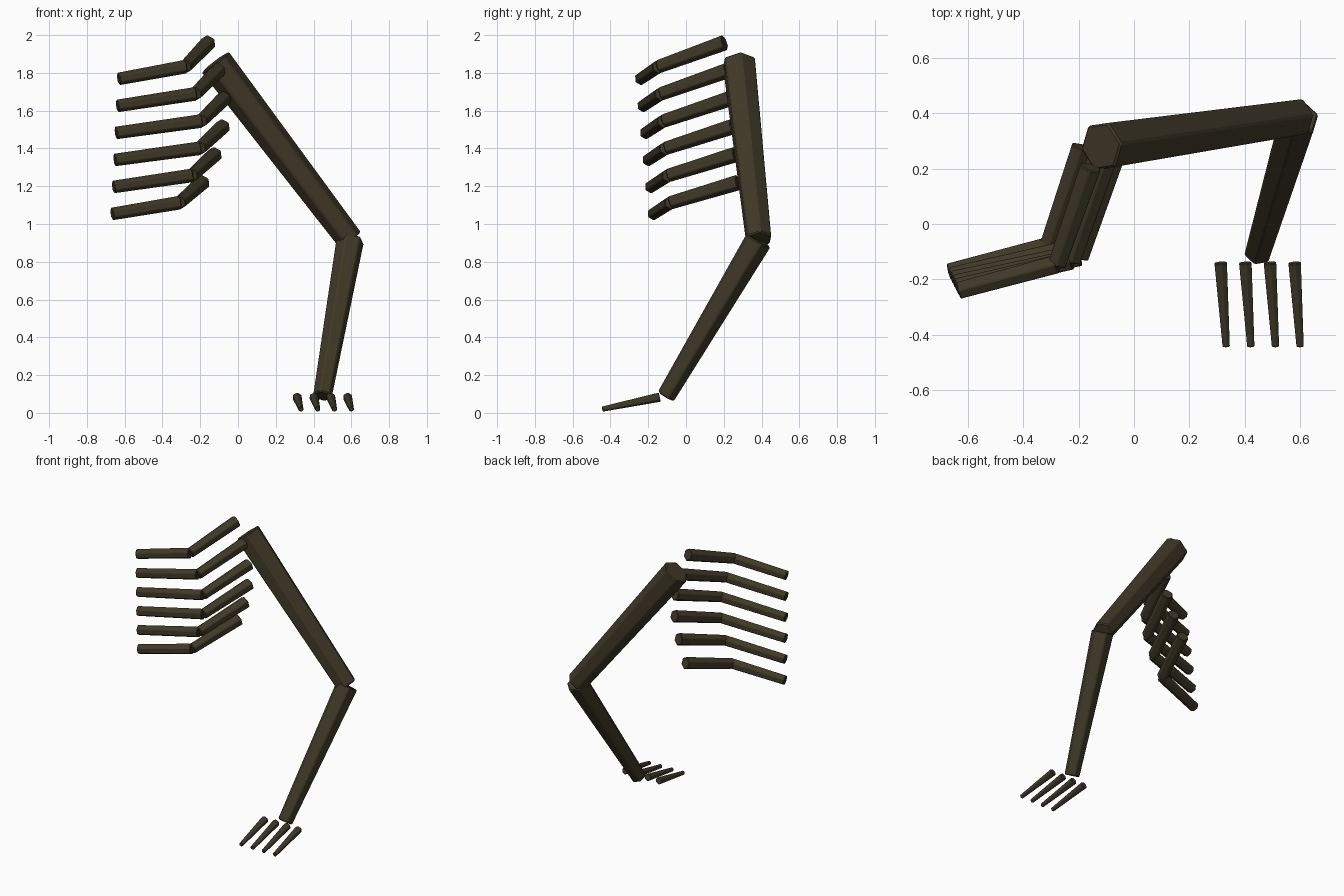
import bpy
import bmesh
from math import pi, sin
from mathutils import Vector

cube = bpy.data.objects.get("Cube")
if cube:
    bpy.data.objects.remove(cube, do_unlink=True)

# Single dark bark colour
bark = bpy.data.materials.new("dark_olive_brown")
bark.use_nodes = True
colour = (0.05, 0.04, 0.02, 1)
bark.diffuse_color = colour
shader = bark.node_tree.nodes["Principled BSDF"]
shader.inputs["Base Color"].default_value = colour
shader.inputs["Roughness"].default_value = 0.9


def limb(name, start, end, r_start, r_end, bevel):
    """Tapered six-sided bar between two points, one ridge facing up."""
    start, end = Vector(start), Vector(end)
    axis = end - start
    bm = bmesh.new()
    bmesh.ops.create_cone(bm, cap_ends=True, segments=6, radius1=r_start,
                          radius2=r_end, depth=axis.length)
    mesh = bpy.data.meshes.new(name)
    bm.to_mesh(mesh)
    bm.free()
    mesh.materials.append(bark)
    obj = bpy.data.objects.new(name, mesh)
    obj.location = (start + end) / 2
    obj.rotation_mode = 'QUATERNION'
    obj.rotation_quaternion = axis.to_track_quat('Z', 'Y')
    bpy.context.collection.objects.link(obj)
    # Slightly worn edges
    worn = obj.modifiers.new("worn_edges", 'BEVEL')
    worn.width = bevel
    worn.segments = 1
    return obj


# Bent leg: thigh and shin meeting at the knee
hip, knee, ankle = (-0.12, 0.28, 1.857), (0.594, 0.385, 0.915), (0.447, -0.106, 0.088)
limb("upper_leg", hip, knee, 0.093, 0.073, 0.007)
limb("lower_leg", knee, ankle, 0.076, 0.052, 0.006)

# Four slender toes reaching forward
for i in range(4):
    x = 0.313 + 0.089 * i
    limb(f"toe_{i + 1}", (x, -0.14, 0.083), (x + 0.02, -0.443, 0.02),
         0.026, 0.015, 0.003)

# Six ribs, each bent once, bowed outwards in the middle of the row
for i in range(6):
    bow = 0.1 * sin(pi * i / 5) - 0.0062 * i
    root = (-0.157 + bow, 0.205 + 0.0145 * i, 1.96 - 0.148 * i)
    bend = (-0.278 + bow, -0.145 + 0.013 * i, 1.833 - 0.144 * i)
    tip = (-0.632 - 0.007 * i, -0.24 + 0.0135 * i, 1.768 - 0.143 * i)
    limb(f"rib_inner_{i + 1}", root, bend, 0.043, 0.037, 0.004)
    limb(f"rib_outer_{i + 1}", bend, tip, 0.038, 0.035, 0.004)
